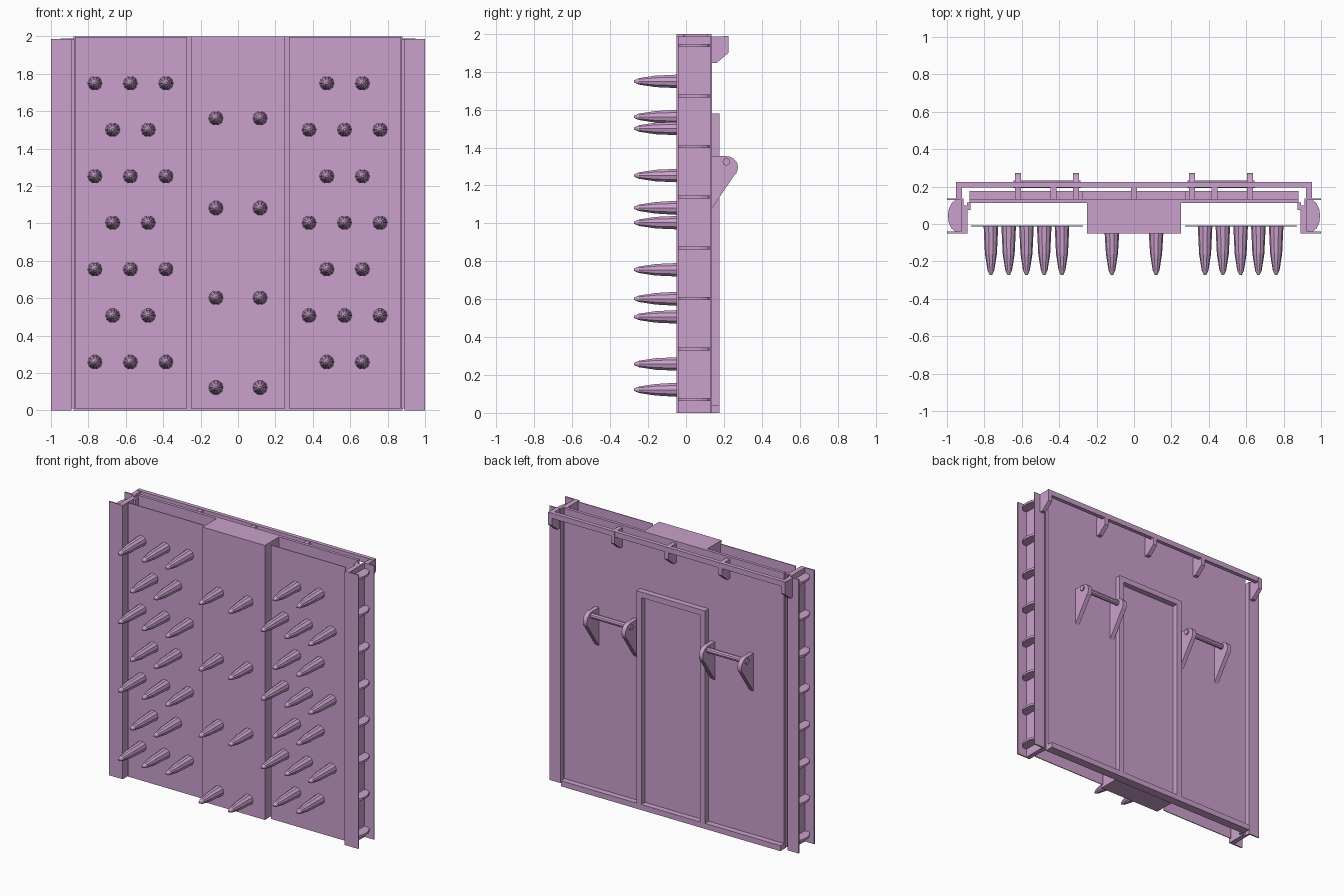
import bpy, bmesh, math
from mathutils import Matrix

if "Cube" in bpy.data.objects:
    bpy.data.objects.remove(bpy.data.objects["Cube"])

mat = bpy.data.materials.new("mauve")
mat.diffuse_color = (0.59, 0.355, 0.605, 1)
mat.use_nodes = True
mat.node_tree.nodes["Principled BSDF"].inputs["Base Color"].default_value = mat.diffuse_color


def finish(name, bm):
    bmesh.ops.recalc_face_normals(bm, faces=bm.faces)
    me = bpy.data.meshes.new(name)
    bm.to_mesh(me)
    bm.free()
    me.materials.append(mat)
    ob = bpy.data.objects.new(name, me)
    bpy.context.collection.objects.link(ob)
    return ob


def add_box(bm, x0, x1, y0, y1, z0, z1):
    m = Matrix.Translation(((x0 + x1) / 2, (y0 + y1) / 2, (z0 + z1) / 2)) @ \
        Matrix.Diagonal((abs(x1 - x0), y1 - y0, z1 - z0, 1))
    bmesh.ops.create_cube(bm, size=1, matrix=m)


def boxes(name, *specs):
    bm = bmesh.new()
    for s in specs:
        add_box(bm, *s)
    return finish(name, bm)


def add_prism(bm, pts, axis, a, b):
    """Extrude a 2D profile along x (points are y,z) or z (points are x,y)."""
    def place(p, t):
        return (t, p[0], p[1]) if axis == "x" else (p[0], p[1], t)
    lo = [bm.verts.new(place(p, a)) for p in pts]
    hi = [bm.verts.new(place(p, b)) for p in pts]
    bm.faces.new(lo)
    bm.faces.new(hi[::-1])
    n = len(pts)
    for i in range(n):
        j = (i + 1) % n
        bm.faces.new((lo[i], lo[j], hi[j], hi[i]))


# Main wall: back plate, raised centre column, thin front sheets
boxes("back_plate", (-0.88, 0.88, 0.112, 0.134, 0.01, 2.0))
boxes("centre_column", (-0.25, 0.25, -0.05, 0.112, 0.01, 2.0))
boxes("front_sheets", *[(s * 0.272, s * 0.872, -0.013, -0.007, 0.01, 1.995) for s in (-1, 1)])

# Door frame and bottom bar on the back
boxes("door_frame",
      (-0.275, -0.235, 0.134, 0.176, 0.04, 1.58),
      (0.235, 0.275, 0.134, 0.176, 0.04, 1.58),
      (-0.235, 0.235, 0.134, 0.176, 1.54, 1.58))
boxes("bottom_bar", (-0.88, 0.88, 0.112, 0.176, 0.0, 0.04))

# Side channels with rounded stiffening ribs
for side, s in (("left", -1), ("right", 1)):
    boxes(side + "_channel",
          (s * 0.89, s * 0.912, -0.045, 0.10, 0, 1.985),
          (s * 0.912, s * 0.925, -0.045, 0.13, 0, 1.985),
          (s * 0.89, s * 1.0, -0.05, -0.04, 0, 1.985),
          (s * 0.912, s * 1.0, 0.127, 0.137, 0, 1.985),
          (s * 0.875, s * 0.892, 0.075, 0.115, 0.01, 1.985))
    bm = bmesh.new()
    rib = [(0.92, -0.04), (0.955, -0.04), (0.975, -0.025), (0.99, 0.005), (0.995, 0.043),
           (0.99, 0.082), (0.975, 0.112), (0.955, 0.127), (0.92, 0.127)]
    for i in range(8):
        z = 0.07 + 0.267 * i
        add_prism(bm, [(s * x, y) for x, y in rib], "z", z - 0.008, z + 0.008)
    finish(side + "_ribs", bm)

# Top rail carried on five hooks
boxes("top_rail", (-0.95, 0.95, 0.195, 0.224, 1.95, 1.988))
bm = bmesh.new()
hook = [(0.13, 1.985), (0.225, 1.985), (0.225, 1.90), (0.16, 1.845), (0.13, 1.845)]
for x in (-0.935, -0.43, 0, 0.43, 0.935):
    add_prism(bm, hook, "x", x - 0.016, x + 0.016)
finish("rail_hooks", bm)

# Handle lugs and rods
bm = bmesh.new()
lug = [(0.13, 1.07), (0.13, 1.354)]
for i in range(9):
    a = math.radians(90 - 140 * i / 8)
    lug.append((0.215 + 0.059 * math.cos(a), 1.295 + 0.059 * math.sin(a)))
for x in (-0.62, -0.31, 0.31, 0.62):
    add_prism(bm, lug, "x", x - 0.016, x + 0.016)
finish("handle_lugs", bm)
bm = bmesh.new()
rod = [(0.213 + 0.02 * math.cos(k * math.pi / 5), 1.325 + 0.02 * math.sin(k * math.pi / 5))
       for k in range(10)]
for s in (-1, 1):
    add_prism(bm, rod, "x", s * 0.285, s * 0.645)
finish("handle_rods", bm)


# Spikes: ten-sided tapered shafts with a blunt point
def add_spike(bm, x, z, base):
    rings = []
    for y, r in ((base, 0.039), (-0.16, 0.032), (-0.248, 0.018), (-0.274, 0.006)):
        rings.append([bm.verts.new((x + r * math.cos(k * math.pi / 5), y,
                                    z + r * math.sin(k * math.pi / 5))) for k in range(10)])
    for a, b in zip(rings, rings[1:]):
        for k in range(10):
            j = (k + 1) % 10
            bm.faces.new((a[k], a[j], b[j], b[k]))
    bm.faces.new(rings[0])
    bm.faces.new(rings[-1])


bm = bmesh.new()
for row in range(7):
    z = 0.258 + 0.2485 * row
    even = row % 2 == 0
    left = (-0.765, -0.575, -0.385) if even else (-0.67, -0.48)
    right = (0.475, 0.665) if even else (0.38, 0.57, 0.76)
    for x in left + right:
        add_spike(bm, x, z, -0.01)
finish("side_spikes", bm)
bm = bmesh.new()
for row in range(4):
    for x in (-0.118, 0.118):
        add_spike(bm, x, 0.122 + 0.48 * row, -0.048)
finish("centre_spikes", bm)
